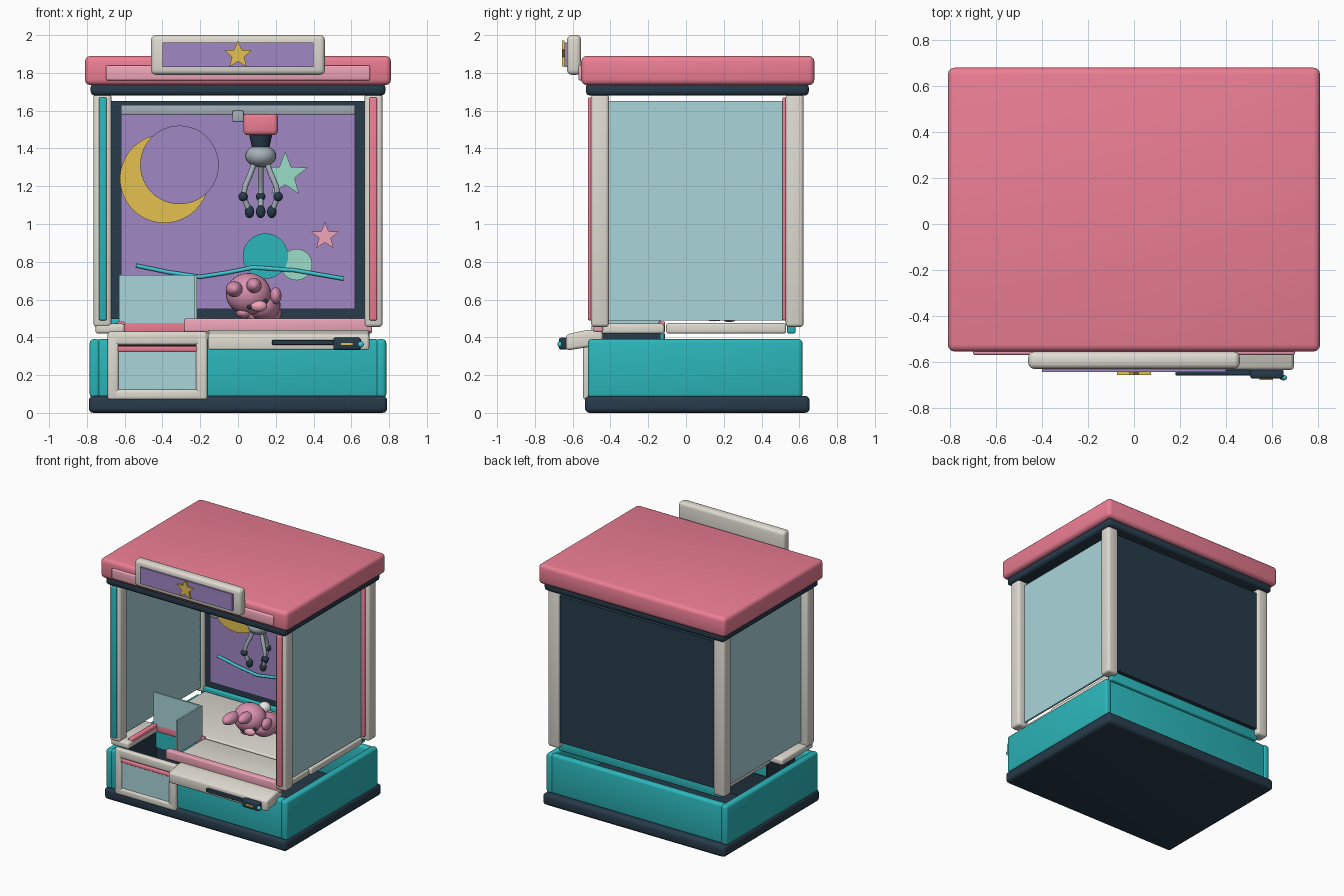
import bpy, bmesh, math
from mathutils import Vector, Matrix

if "Cube" in bpy.data.objects:
    bpy.data.objects.remove(bpy.data.objects["Cube"])

COLS = dict(pink='EC7D93', blush='EFA5B8', teal='2FB5B9', navy='2B3D4B', cream='DEDAD0', purple='A086C4',
            glass='A8D4D9', yellow='E3C050', mint='98DCC6', steel='A3AEB6', plush='D88FAE', aqua='45C8D4', white='E8E4E4')
MATS = {}
for n, h in COLS.items():
    m = bpy.data.materials.new(n)
    m.diffuse_color = [(int(h[i:i+2], 16) / 255) ** 2.2 for i in (0, 2, 4)] + [1]
    m.use_nodes = True
    m.node_tree.nodes["Principled BSDF"].inputs["Base Color"].default_value = m.diffuse_color
    MATS[n] = m


def finish(bm, name, col):
    me = bpy.data.meshes.new(name)
    bmesh.ops.recalc_face_normals(bm, faces=bm.faces)
    bm.to_mesh(me)
    bm.free()
    ob = bpy.data.objects.new(name, me)
    bpy.context.collection.objects.link(ob)
    me.materials.append(MATS[col])
    bpy.ops.object.select_all(action='DESELECT')
    ob.select_set(True)
    bpy.context.view_layer.objects.active = ob
    bpy.ops.object.shade_smooth_by_angle(angle=math.radians(40))
    return ob


def box(name, col, x, y, z, r=0.0):
    """Rounded box from (min, max) ranges."""
    bm = bmesh.new()
    bmesh.ops.create_cube(bm, size=1)
    for v in bm.verts:
        v.co = Vector([(a + b) / 2 + c * (b - a) for (a, b), c in zip((x, y, z), v.co)])
    if r:
        bmesh.ops.bevel(bm, geom=bm.edges[:], offset=r, segments=3, profile=0.5, affect='EDGES')
    return finish(bm, name, col)


def ball(name, col, c, s, tilt=(0, 0, 0)):
    bm = bmesh.new()
    bmesh.ops.create_uvsphere(bm, u_segments=24, v_segments=14, radius=1)
    ob = finish(bm, name, col)
    ob.location, ob.rotation_euler = c, tilt
    ob.scale = s if isinstance(s, tuple) else (s, s, s)
    return ob


def plate(name, col, pts, y0, y1):
    """Extrude an xz outline from y0 to y1."""
    bm = bmesh.new()
    f = bm.faces.new([bm.verts.new((x, y0, z)) for x, z in pts])
    g = bmesh.ops.extrude_face_region(bm, geom=[f])['geom']
    bmesh.ops.translate(bm, verts=[v for v in g if isinstance(v, bmesh.types.BMVert)], vec=(0, y1 - y0, 0))
    return finish(bm, name, col)


def ring(x, z, radii, n):
    return [(x + radii[i % len(radii)] * math.sin(2 * math.pi * i / n),
             z + radii[i % len(radii)] * math.cos(2 * math.pi * i / n)) for i in range(n)]


def tube(name, col, pts, r):
    cu = bpy.data.curves.new(name, 'CURVE')
    cu.dimensions = '3D'
    cu.bevel_depth, cu.bevel_resolution, cu.use_fill_caps = r, 3, True
    s = cu.splines.new('POLY')
    s.points.add(len(pts) - 1)
    for p, c in zip(s.points, pts):
        p.co = (*c, 1)
    ob = bpy.data.objects.new(name, cu)
    bpy.context.collection.objects.link(ob)
    cu.materials.append(MATS[col])
    return ob


# Base and hollow cabinet body
box('base_plinth', 'navy', (-.79, .79), (-.535, .655), (0, .09), .025)
box('body_front', 'teal', (-.75, .75), (-.515, -.45), (.08, .39), .02)
box('body_back', 'teal', (-.75, .75), (.555, .61), (.08, .39), .02)
for n, s in (('left', -1), ('right', 1)):
    box('body_side_' + n, 'teal', tuple(sorted((s * .73, s * .785))), (-.52, .617), (.08, .39), .02)

# Roof, trim and lit front strip
box('roof', 'pink', (-.81, .81), (-.555, .68), (1.735, 1.89), .03)
box('roof_trim', 'navy', (-.78, .78), (-.53, .65), (1.68, 1.745), .022)
box('roof_front_strip', 'blush', (-.70, .70), (-.57, -.54), (1.76, 1.84), .01)

# Sign
box('sign_board', 'cream', (-.46, .46), (-.63, -.555), (1.79, 2), .025)
box('sign_face', 'purple', (-.4, .4), (-.643, -.62), (1.83, 1.96))
plate('sign_star', 'yellow', ring(0, 1.895, (.077, .034), 10), -.656, -.643)

# Posts with coloured strips, side glass
for n, s, col in (('left', -1, 'teal'), ('right', 1, 'pink')):
    for m, y in (('front', -.455), ('back', .575)):
        box(f'{m}_post_{n}', 'cream', tuple(sorted((s * .67, s * .765))), (y - .047, y + .047), (.455, 1.69), .018)
        box(f'{m}_post_strip_{n}', col, tuple(sorted((s * .695, s * .737))), (y - .065, y - .04), (.49, 1.67), .008)
    box('side_glass_' + n, 'glass', tuple(sorted((s * .695, s * .71))), (-.415, .535), (.49, 1.65))

# Back wall with decorations
box('back_panel', 'navy', (-.675, .675), (.555, .605), (.5, 1.65))
box('back_sill', 'teal', (-.70, .70), (.535, .58), (.42, .5), .01)
box('mural', 'purple', (-.62, .62), (.54, .56), (.55, 1.6))
plate('moon', 'yellow', ring(-.39, 1.24, (.235,), 48), .53, .542)
plate('moon_shade', 'purple', ring(-.31, 1.313, (.208,), 48), .52, .532)
plate('mint_star', 'mint', ring(.25, 1.26, (.125, .052), 10), .53, .542)
plate('pink_star', 'blush', ring(.46, .935, (.077, .033), 10), .53, .542)
plate('teal_disc', 'teal', ring(.145, .83, (.12,), 40), .53, .542)
plate('mint_disc', 'mint', ring(.31, .785, (.083,), 40), .532, .544)
tube('wave_line', 'aqua', [(-.54, .525, .78), (-.37, .525, .745), (-.2, .525, .72), (-.06, .525, .742),
                           (.08, .525, .77), (.3, .525, .755), (.56, .525, .71)], .011)

# Play deck around the chute opening
box('deck_back', 'cream', (-.66, .71), (-.105, .53), (.42, .475), .012)
box('deck_right', 'cream', (-.21, .70), (-.45, -.115), (.42, .472), .012)
box('deck_left', 'cream', (-.755, -.6), (-.5, -.115), (.42, .472), .015)
box('deck_front_lip', 'blush', (-.285, .71), (-.49, -.44), (.43, .5), .008)
box('chute_rim_left', 'pink', (-.64, -.6), (-.45, -.12), (.44, .485), .008)
box('chute_rim_back', 'pink', (-.62, -.2), (-.145, -.11), (.425, .485), .008)
box('chute_glass_back', 'glass', (-.63, -.22), (-.145, -.132), (.47, .73))
box('chute_glass_side', 'glass', (-.23, -.217), (-.44, -.132), (.47, .73))
box('chute_back', 'teal', (-.62, -.2), (-.135, -.12), (.3, .43))
box('chute_liner_back', 'navy', (-.62, -.2), (-.13, -.11), (.09, .3))
box('chute_liner_left', 'navy', (-.63, -.615), (-.45, -.11), (.09, .42))
box('chute_liner_right', 'navy', (-.215, -.2), (-.45, -.11), (.09, .42))

# Prize door
for n, x, z in (('left', (-.69, -.632), (.07, .43)), ('right', (-.222, -.162), (.07, .43)),
                ('bottom', (-.68, -.17), (.07, .125)), ('top', (-.68, -.17), (.36, .43))):
    box('prize_frame_' + n, 'cream', x, (-.545, -.5), z, .014)
box('prize_recess', 'navy', (-.64, -.21), (-.52, -.51), (.11, .37))
box('prize_flap', 'glass', (-.637, -.217), (-.532, -.519), (.125, .325))
box('prize_flap_bar', 'pink', (-.645, -.212), (-.54, -.515), (.325, .353), .007)

# Control shelf, swept from its side profile
bm = bmesh.new()
prof = [(-.635, .33), (-.44, .36), (-.44, .44), (-.52, .44), (-.635, .415)]
a, b = [[bm.verts.new((x, y, z)) for y, z in prof] for x in (-.16, .695)]
bm.faces.new(a)
bm.faces.new(b[::-1])
for i in range(5):
    bm.faces.new((a[i], b[i], b[(i + 1) % 5], a[(i + 1) % 5]))
bmesh.ops.bevel(bm, geom=bm.edges[:], offset=.015, segments=3, profile=.5, affect='EDGES')
finish(bm, 'control_shelf', 'cream')
box('control_slot', 'navy', (.18, .62), (-.658, -.63), (.36, .385), .004)
box('control_box', 'navy', (.505, .65), (-.672, -.63), (.335, .398), .01)
box('control_light', 'yellow', (.545, .605), (-.679, -.668), (.36, .371))
ball('control_knob', 'aqua', (.65, -.668, .363), (.016, .012, .016))

# Gantry and claw
CX, CY = .12, .09
for n, y in (('front', -.27), ('back', .46)):
    box('gantry_rail_' + n, 'steel', (-.62, .62), (y - .025, y + .025), (1.58, 1.63), .006)
box('gantry_beam', 'steel', (-.03, .03), (-.31, .48), (1.54, 1.6), .008)
box('claw_carriage', 'pink', (.028, .212), (CY - .09, CY + .09), (1.47, 1.588), .025)
bm = bmesh.new()
bmesh.ops.create_cone(bm, cap_ends=True, segments=28, radius1=.045, radius2=.063, depth=.08,
                      matrix=Matrix.Translation((CX, CY, 1.44)))
finish(bm, 'claw_collar', 'navy')
ball('claw_hub', 'steel', (CX, CY, 1.36), (.082, .082, .06))
for i, ang in enumerate((210, 330, 90)):
    c, s = math.cos(math.radians(ang)), math.sin(math.radians(ang))
    at = lambda r, z: (CX + r * c, CY + r * s, z)
    tube(f'claw_finger_{i}', 'steel', [at(.035, 1.33), at(.065, 1.26), at(.095, 1.2), at(.105, 1.145), at(.07, 1.07)], .015)
    ball(f'claw_knuckle_{i}', 'navy', at(.107, 1.145), .025)
    ball(f'claw_tip_{i}', 'navy', at(.068, 1.065), (.025, .025, .034))

# Plush prize lying on the deck
for n, col, c, s in (
        ('head', 'plush', (.055, .07, .63), (.12, .11, .11)),
        ('body', 'plush', (.14, .15, .57), (.085, .12, .085)),
        ('ear_left', 'plush', (-.02, -.06, .655), (.045, .085, .042)),
        ('ear_right', 'plush', (.085, -.03, .675), (.04, .075, .04)),
        ('arm_right', 'plush', (.2, .07, .62), (.03, .05, .045)),
        ('arm_left', 'plush', (.03, .06, .53), (.04, .05, .03)),
        ('foot_left', 'plush', (.09, .23, .52), (.045, .05, .04)),
        ('foot_right', 'plush', (.19, .22, .53), (.04, .05, .045)),
        ('muzzle', 'blush', (.11, -.01, .565), (.045, .03, .03)),
        ('eye_left', 'navy', (.06, -.02, .56), (.012, .01, .012)),
        ('eye_right', 'navy', (.145, .0, .59), (.012, .01, .012)),
        ('tail', 'white', (.09, .2, .67), (.045, .045, .042))):
    ball('plush_' + n, col, c, s)
